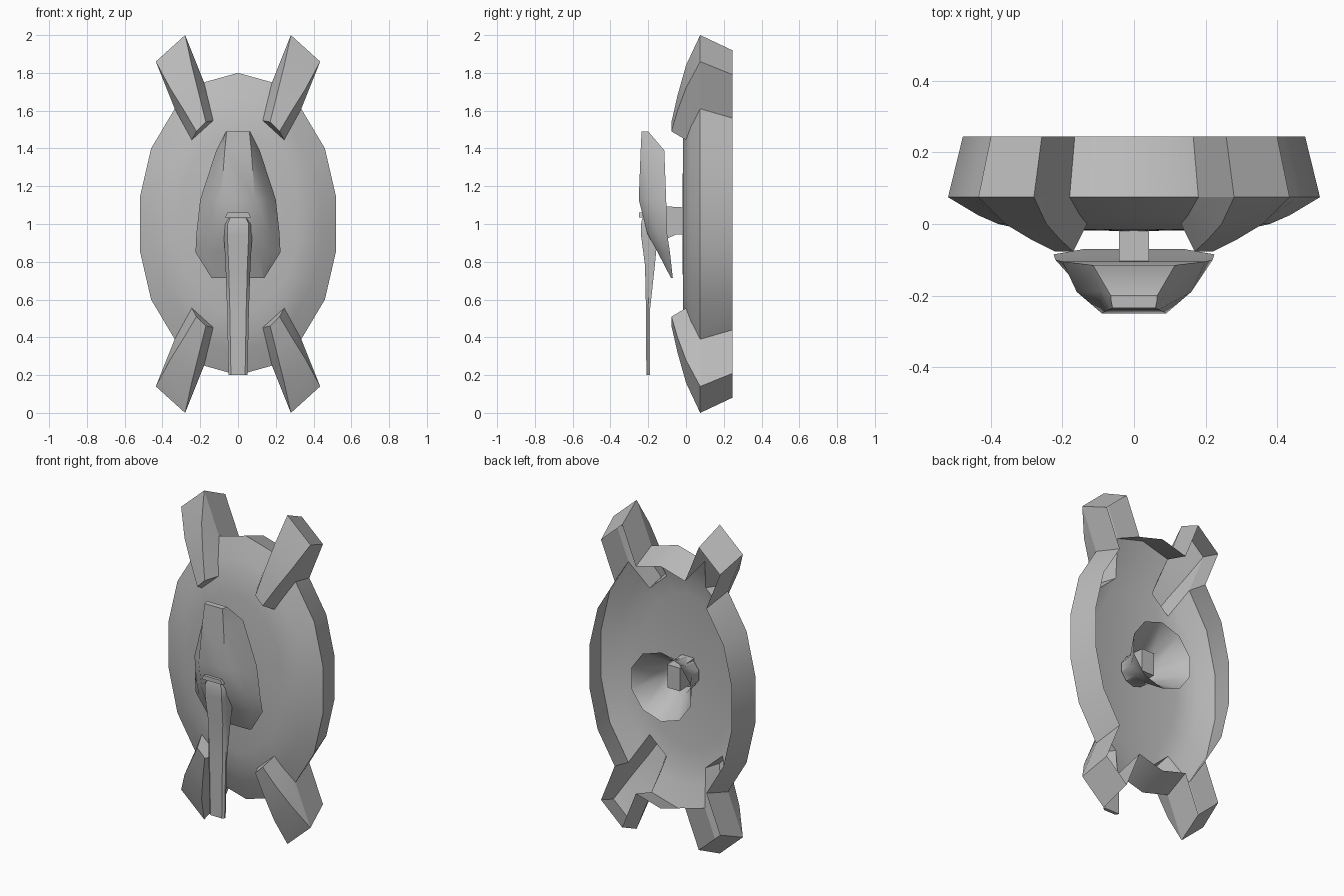
import bpy, bmesh, math
from mathutils import Vector

if "Cube" in bpy.data.objects:
    bpy.data.objects.remove(bpy.data.objects["Cube"], do_unlink=True)

grey = bpy.data.materials.new("plain_grey")
grey.use_nodes = True
grey.diffuse_color = (0.5, 0.5, 0.5, 1)
grey.node_tree.nodes["Principled BSDF"].inputs["Base Color"].default_value = (0.5, 0.5, 0.5, 1)


def make(name, bm, angle=35):
    bmesh.ops.remove_doubles(bm, verts=bm.verts[:], dist=0.0005)
    bmesh.ops.recalc_face_normals(bm, faces=bm.faces[:])
    mesh = bpy.data.meshes.new(name)
    bm.to_mesh(mesh)
    bm.free()
    ob = bpy.data.objects.new(name, mesh)
    bpy.context.collection.objects.link(ob)
    mesh.materials.append(grey)
    bpy.ops.object.select_all(action='DESELECT')
    ob.select_set(True)
    bpy.context.view_layer.objects.active = ob
    bpy.ops.object.shade_smooth_by_angle(angle=math.radians(angle))
    return ob


def face(bm, pts):
    bm.faces.new([bm.verts.new(p) for p in pts])


def bridge(bm, a, b):
    for i in range(len(a) - 1):
        face(bm, (a[i], a[i + 1], b[i + 1], b[i]))


def loft(name, sections, caps=True, angle=35):
    bm = bmesh.new()
    rings = [[bm.verts.new(p) for p in s] for s in sections]
    n = len(rings[0])
    for a, b in zip(rings, rings[1:]):
        for i in range(n):
            bm.faces.new((a[i], a[(i + 1) % n], b[(i + 1) % n], b[i]))
    if caps:
        bm.faces.new(rings[0])
        bm.faces.new(rings[-1])
    return make(name, bm, angle)


# One quadrant of the outline, measured from the centre
TOP = [(0, .8), (.18, .75)]
TIP = [(.28, 1.0), (.435, .86)]
SIDE = [(.335, .61), (.46, .4), (.52, .14), (.52, 0)]
# Both edges of the claw front, from the tip inward
CLAW_IN = [(.28, .075, 1.0), (.245, 0, .84), (.205, -.045, .68), (.17, -.077, .54)]
CLAW_OUT = [(.435, .075, .86), (.36, 0, .72), (.285, -.045, .6), (.22, -.077, .49)]

shield, claws = bmesh.new(), bmesh.new()
for sx in (1, -1):
    for sz in (1, -1):
        def place(pts, k=1, y=0):
            return [Vector((sx * x * k, y, 1 + sz * z * k)) for x, z in pts]

        # Tapered side wall, including the claw tips
        line = TOP + TIP + SIDE
        bridge(shield, place(line, 1, .075), place(line, .92, .245))
        # Sloping front ring, open beneath each claw
        for part in (TOP, SIDE):
            bridge(shield, place(part, 1, .075), place(part, .84, .025))
            bridge(shield, place(part, .84, .025), place(part, .73, 0))
        # Flat centre with a slight bulge
        oval = TOP + SIDE
        bridge(shield, place(oval, .73, 0), place(oval, .6, -.015))
        inner = place(oval, .6, -.015)
        for a, b in zip(inner, inner[1:]):
            face(shield, (a, b, Vector((0, -.02, 1))))

        # Claw front, two flanks and blunt inner end
        edges = [[Vector((sx * x, y, 1 + sz * z)) for x, y, z in e] for e in (CLAW_IN, CLAW_OUT)]
        bridge(claws, *edges)
        ends = []
        for edge, root in zip(edges, (TOP[1], SIDE[0])):
            outer, low = place([root], 1, .075)[0], place([root], .73, 0)[0]
            bridge(claws, edge, [outer.lerp(low, i / 3) for i in range(4)])
            ends.append([edge[-1], low])
        bridge(claws, *ends)
make("shield_shell", shield, 40)
make("corner_claws", claws, 30)

# Centre body: front width and depth, middle, back, for each height
body = [(1.49, .06, -.235, .065, -.21, .065, -.20),
        (1.39, .07, -.24, .095, -.19, .115, -.115),
        (1.13, .09, -.25, .16, -.19, .20, -.105),
        (.95, .10, -.205, .175, -.15, .22, -.10),
        (.85, .11, -.15, .18, -.115, .225, -.085),
        (.715, .13, -.08, .138, -.076, .14, -.07)]
loft("centre_body", [[(-d, e, z), (-b, c, z), (-f, y, z), (f, y, z), (b, c, z), (d, e, z)]
                     for z, f, y, b, c, d, e in body], angle=45)

# Hood lip over the lever
loft("lever_hood", [[(-w, -.25, z), (w, -.25, z), (w, -.19, z), (-w, -.19, z)]
                    for z, w in ((1.06, .055), (1.035, .07))])

# Long hanging lever: height, half width, front, back
lever = [(1.03, .055, -.232, -.20), (1.0, .075, -.238, -.17), (.94, .075, -.238, -.15),
         (.78, .066, -.217, -.165), (.55, .058, -.212, -.19), (.2, .05, -.21, -.19)]
loft("hanging_lever", [[(-w, b, z), (-w, (f + b) / 2, z), (-w * .75, f, z), (w * .75, f, z),
                        (w, (f + b) / 2, z), (w, b, z)] for z, w, f, b in lever])

# Link joining the body to the shield
loft("link_post", [[(-.042, y, lo), (.042, y, lo), (.042, y, hi), (-.042, y, hi)]
                   for y, lo, hi in ((-.13, .91, 1.095), (-.05, .945, 1.09), (.12, .94, 1.08))])

# Flared cup at the back, open at both ends
loft("rear_cup", [[(r * math.cos(math.tau * (i + .5) / 10), y, 1 + r * math.sin(math.tau * (i + .5) / 10))
                   for i in range(10)] for r, y in ((.21, .24), (.1, .08), (.09, -.005))], caps=False)
